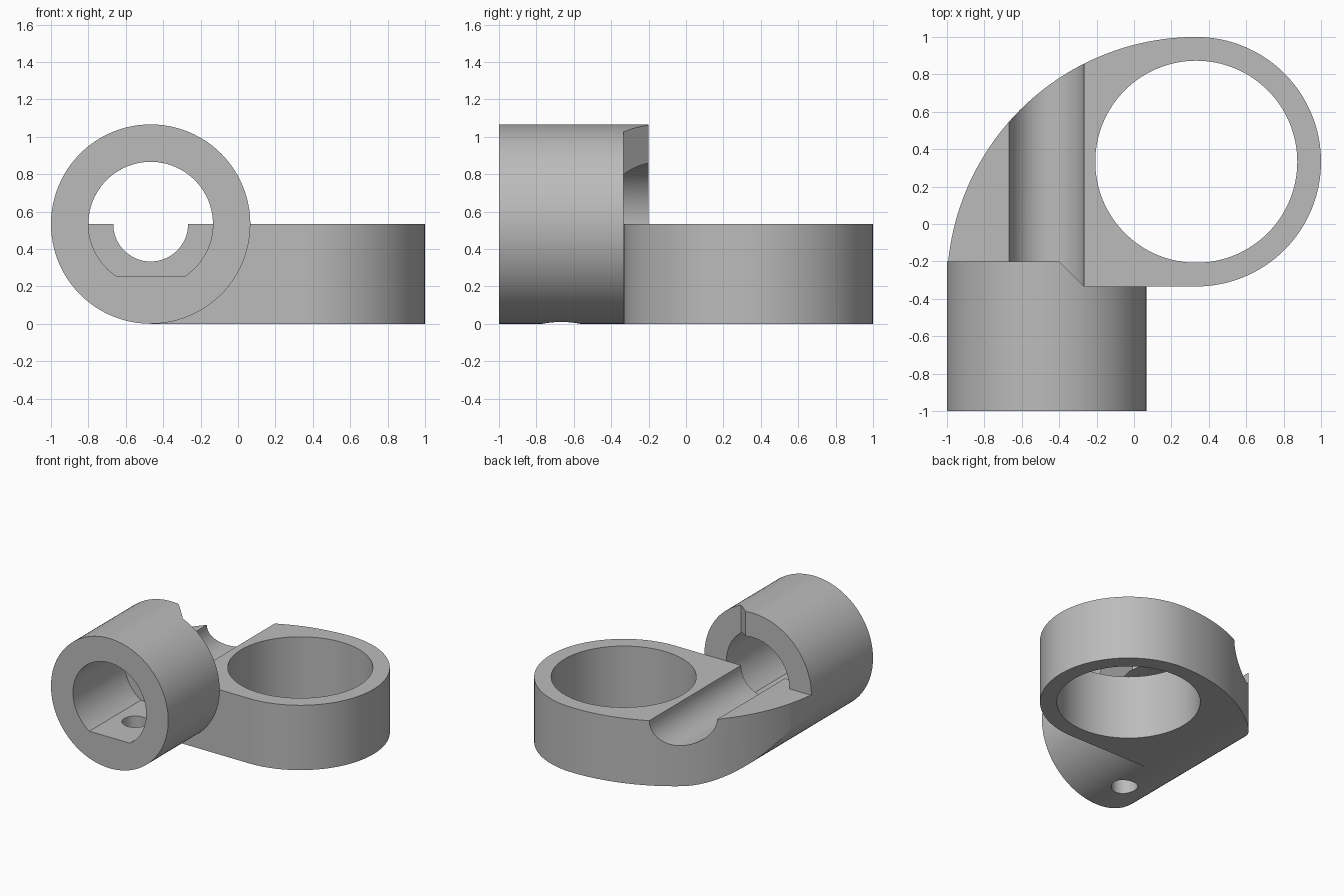
import bpy, bmesh
from math import cos, sin, radians, asin, degrees

cube = bpy.data.objects.get("Cube")
if cube:
    bpy.data.objects.remove(cube, do_unlink=True)

grey = bpy.data.materials.new("plain grey")
grey.use_nodes = True
colour = (0.5, 0.5, 0.5, 1)
grey.diffuse_color = colour
grey.node_tree.nodes["Principled BSDF"].inputs["Base Color"].default_value = colour

TX, TZ = -0.467, 0.533      # sleeve axis
R, BORE, GROOVE = 0.533, 0.333, 0.2
RING, JOIN = 0.333, -0.333  # ring centre (x and y), plane where sleeve meets plate


def arc(cx, cy, r, a0, a1, n):
    steps = [radians(a0 + (a1 - a0) * i / n) for i in range(n + 1)]
    return [(cx + r * cos(a), cy + r * sin(a)) for a in steps]


def circle(cx, cy, r, n=96):
    return arc(cx, cy, r, 0, 360, n)[:-1]


def prism(name, pts, axis, lo, hi):
    """Extrude a closed profile along y (points are x, z) or z (points are x, y)."""
    place = (lambda p, d: (p[0], d, p[1])) if axis == "y" else (lambda p, d: (p[0], p[1], d))
    bm = bmesh.new()
    low = [bm.verts.new(place(p, lo)) for p in pts]
    high = [bm.verts.new(place(p, hi)) for p in pts]
    bm.faces.new(low)
    bm.faces.new(high)
    for i in range(len(pts)):
        j = (i + 1) % len(pts)
        bm.faces.new((low[i], low[j], high[j], high[i]))
    bmesh.ops.recalc_face_normals(bm, faces=bm.faces)
    mesh = bpy.data.meshes.new(name)
    bm.to_mesh(mesh)
    bm.free()
    mesh.materials.append(grey)
    ob = bpy.data.objects.new(name, mesh)
    bpy.context.collection.objects.link(ob)
    return ob


def combine(ob, other, operation):
    mod = ob.modifiers.new(operation.lower(), "BOOLEAN")
    mod.operation, mod.solver, mod.object = operation, "EXACT", other
    bpy.context.view_layer.objects.active = ob
    bpy.ops.object.modifier_apply(modifier=mod.name)
    bpy.data.objects.remove(other, do_unlink=True)


# Plate with the large ring, its outer side sweeping round to the sleeve
outline = arc(RING, JOIN, 1.333, 180, 90, 48)
outline += arc(RING, RING, 0.667, 90, -90, 64)[1:]
plate = prism("ring_plate", outline, "z", 0, TZ)
under = arc(TX, TZ, R, 180, 270, 24) + [(1.2, 0), (1.2, TZ)]
combine(plate, prism("underside_profile", under, "y", -0.5, 1.2), "INTERSECT")
combine(plate, prism("ring_hole", circle(RING, RING, 0.54, 128), "z", -0.2, 1), "DIFFERENCE")
combine(plate, prism("groove", circle(TX, TZ, GROOVE, 64), "y", -0.6, 1.2), "DIFFERENCE")

# Sleeve with a flat-floored bore
sleeve = prism("sleeve", circle(TX, TZ, R), "y", -1, JOIN)
flat = degrees(asin((TZ - 0.255) / BORE))
bore = arc(TX, TZ, BORE, -flat, 180 + flat, 80)
combine(sleeve, prism("bore", bore, "y", -1.2, 0), "DIFFERENCE")
combine(sleeve, prism("screw_hole", circle(TX, -0.667, 0.1, 40), "z", -0.2, TZ), "DIFFERENCE")

# Half collar reaching over the plate, trimmed on a diagonal
half = arc(TX, TZ, R, 0, 180, 48) + arc(TX, TZ, BORE, 180, 0, 48)
collar = prism("collar", half, "y", JOIN, -0.2)
trim = [(-0.5, -0.1), (-0.167, -0.433), (0.3, -0.433), (0.3, -0.1)]
combine(collar, prism("collar_trim", trim, "z", 0.3, 1.3), "DIFFERENCE")

# Join into one body
combine(sleeve, collar, "UNION")
combine(plate, sleeve, "UNION")
plate.name = "ring_and_sleeve_body"

bpy.ops.object.select_all(action="DESELECT")
plate.select_set(True)
bpy.context.view_layer.objects.active = plate
bpy.ops.object.shade_smooth_by_angle(angle=radians(25))
weighted = plate.modifiers.new("even_shading", "WEIGHTED_NORMAL")
weighted.keep_sharp = True
